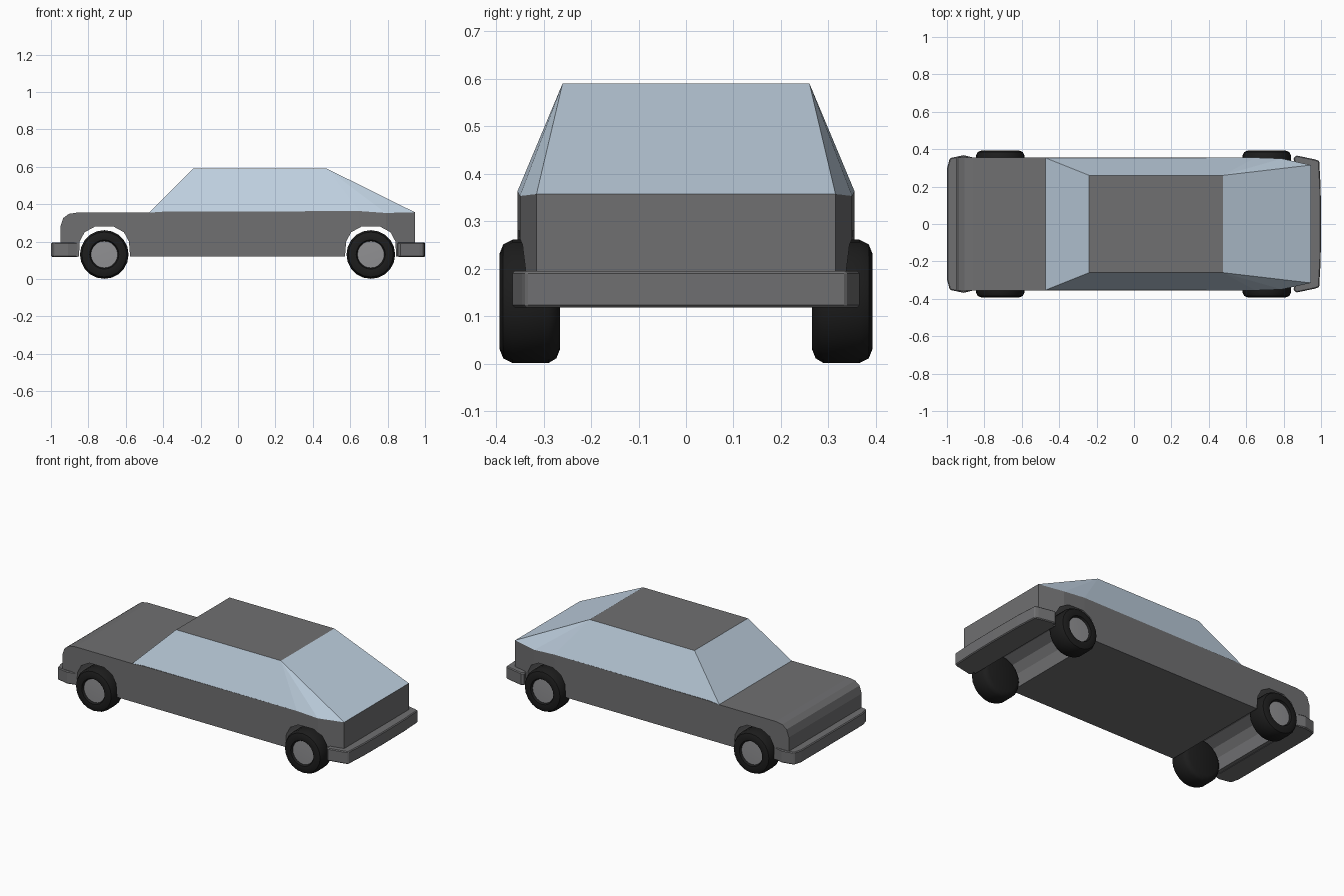
import bpy, bmesh, math
from mathutils import Vector

if "Cube" in bpy.data.objects:
    bpy.data.objects.remove(bpy.data.objects["Cube"])


def material(name, rgb):
    m = bpy.data.materials.new(name)
    m.diffuse_color = (*rgb, 1)
    m.use_nodes = True
    m.node_tree.nodes["Principled BSDF"].inputs["Base Color"].default_value = m.diffuse_color
    return m


PAINT = material("paint", (0.16, 0.16, 0.165))
GLASS = material("glass", (0.52, 0.63, 0.74))
RUBBER = material("rubber", (0.012, 0.012, 0.012))
METAL = material("metal", (0.28, 0.28, 0.29))


def finish(name, bm, *mats):
    bmesh.ops.recalc_face_normals(bm, faces=bm.faces)
    me = bpy.data.meshes.new(name)
    bm.to_mesh(me)
    bm.free()
    for m in mats:
        me.materials.append(m)
    ob = bpy.data.objects.new(name, me)
    bpy.context.collection.objects.link(ob)
    return ob


def prism(points, vec):
    bm = bmesh.new()
    face = bm.faces.new([bm.verts.new(p) for p in points])
    out = bmesh.ops.extrude_face_region(bm, geom=[face], use_keep_orig=True)
    moved = [g for g in out["geom"] if isinstance(g, bmesh.types.BMVert)]
    bmesh.ops.translate(bm, verts=moved, vec=vec)
    return bm


# Half width of the body, tapering towards the tail
def half_width(x):
    for x0, w0, x1, w1 in ((0.65, 0.355, 0.79, 0.35), (0.79, 0.35, 0.945, 0.315)):
        if x0 < x <= x1 + 1e-4:
            return w0 + (w1 - w0) * (x - x0) / (x1 - x0)
    return 0.355


# Body: side profile with wheel arches cut through the full width
FRONT_X, REAR_X = -0.715, 0.71
ARCH = [(-0.135, 0.12), (-0.132, 0.20), (-0.105, 0.25), (-0.05, 0.28),
        (0.05, 0.28), (0.105, 0.25), (0.132, 0.20), (0.138, 0.12)]
profile = [(-0.95, 0.12)]
profile += [(FRONT_X + x, z) for x, z in ARCH]
profile += [(REAR_X - x, z) for x, z in reversed(ARCH)]
profile += [(0.945, 0.12), (0.945, 0.357), (0.79, 0.353), (0.65, 0.363), (-0.40, 0.36),
            (-0.47, 0.355), (-0.86, 0.355), (-0.905, 0.348), (-0.935, 0.325), (-0.95, 0.28)]
bm = prism([(x, -1, z) for x, z in profile], (0, 2, 0))
for cut in (0.65, 0.79):
    bmesh.ops.bisect_plane(bm, geom=bm.verts[:] + bm.edges[:] + bm.faces[:],
                           plane_co=(cut, 0, 0), plane_no=(1, 0, 0))
for v in bm.verts:
    v.co.y *= half_width(v.co.x)
finish("body", bm, PAINT)

# Cabin: sloped glass with a painted roof
bm = bmesh.new()
base = [(-0.475, 0.354, 0.354), (0.65, 0.355, 0.363), (0.79, 0.35, 0.353), (0.945, 0.315, 0.357)]
roof = [(-0.24, 0.26, 0.59), (0.475, 0.26, 0.59)]
sides = []
for s in (-1, 1):
    b = [bm.verts.new((x, s * y, z)) for x, y, z in base]
    t = [bm.verts.new((x, s * y, z)) for x, y, z in roof]
    bm.faces.new((b[0], b[1], t[1], t[0]))
    bm.faces.new((b[1], b[2], t[1]))
    bm.faces.new((b[2], b[3], t[1]))
    sides.append((b, t))
(bl, tl), (br, tr) = sides
bm.faces.new((bl[0], br[0], tr[0], tl[0]))
bm.faces.new((bl[3], br[3], tr[1], tl[1]))
bm.faces.new((tl[0], tl[1], tr[1], tr[0])).material_index = 1
finish("cabin", bm, GLASS, PAINT)

# Bumpers wrapping round both ends
BUMPERS = {
    "front_bumper": [(-0.999, 0.0), (-0.999, 0.30), (-0.985, 0.352), (-0.91, 0.368),
                     (-0.852, 0.353), (-0.87, 0.30)],
    "rear_bumper": [(1.0, 0.0), (0.998, 0.20), (0.99, 0.338), (0.97, 0.345), (0.87, 0.366),
                    (0.852, 0.353), (0.87, 0.29)],
}
for name, half in BUMPERS.items():
    ring = half + [(x, -y) for x, y in reversed(half[1:])]
    ob = finish(name, prism([(x, y, 0.118) for x, y in ring], (0, 0, 0.077)), PAINT)
    bev = ob.modifiers.new("soft_edge", "BEVEL")
    bev.width, bev.segments, bev.limit_method = 0.005, 1, 'ANGLE'
    bev.angle_limit = math.radians(60)


# Wheels: lathed tyre and hub; profile is (radius, distance outwards)
def lathe(name, prof, x, side, mat):
    bm = bmesh.new()
    vs = [bm.verts.new((r, side * y, 0)) for r, y in prof]
    es = [bm.edges.new(p) for p in zip(vs, vs[1:])]
    bmesh.ops.spin(bm, geom=vs + es, cent=(0, 0, 0), axis=(0, 1, 0),
                   angle=math.tau, steps=20, use_duplicate=False)
    bmesh.ops.remove_doubles(bm, verts=bm.verts, dist=1e-4)
    bmesh.ops.translate(bm, verts=bm.verts, vec=Vector((x, 0, 0.131)))
    ob = finish(name, bm, mat)
    bpy.ops.object.select_all(action='DESELECT')
    bpy.context.view_layer.objects.active = ob
    ob.select_set(True)
    bpy.ops.object.shade_smooth_by_angle(angle=math.radians(40))


TYRE = [(0, 0.265), (0.10, 0.265), (0.12, 0.273), (0.13, 0.29), (0.13, 0.365),
        (0.12, 0.385), (0.10, 0.393), (0.078, 0.39), (0.07, 0.375)]
HUB = [(0.072, 0.378), (0.06, 0.378), (0, 0.382)]
for end, x in (("front", FRONT_X), ("rear", REAR_X)):
    for label, side in (("right", -1), ("left", 1)):
        lathe(f"{end}_{label}_tyre", TYRE, x, side, RUBBER)
        lathe(f"{end}_{label}_hub", HUB, x, side, METAL)
